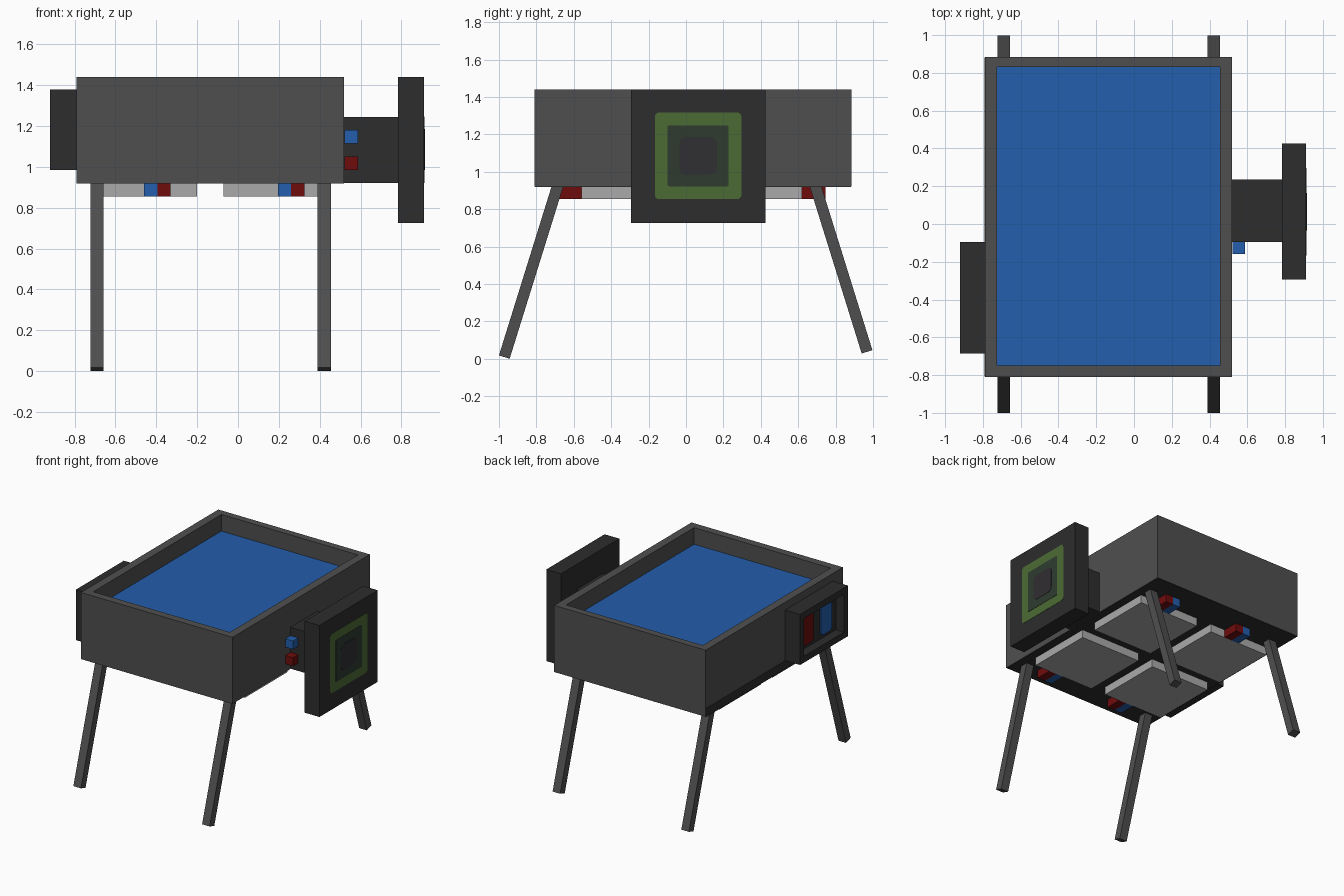
import bpy, bmesh, math
from mathutils import Matrix

old = bpy.data.objects.get("Cube")
if old:
    bpy.data.objects.remove(old, do_unlink=True)


def material(name, r, g, b):
    def lin(c):
        c /= 255
        return c / 12.92 if c <= 0.04045 else ((c + 0.055) / 1.055) ** 2.4
    col = (lin(r), lin(g), lin(b), 1)
    m = bpy.data.materials.new(name)
    m.use_nodes = True
    m.diffuse_color = col
    bsdf = m.node_tree.nodes["Principled BSDF"]
    bsdf.inputs["Base Color"].default_value = col
    bsdf.inputs["Roughness"].default_value = 0.8
    return m


GREY = material("mid grey", 79, 79, 79)
DARK = material("dark grey", 45, 45, 45)
LIGHT = material("light grey", 170, 170, 170)
BLUE = material("blue", 35, 94, 172)
RED = material("dark red", 112, 12, 12)
GREEN = material("leaf green", 75, 107, 52)
MOSS = material("dark moss", 46, 59, 48)
CORE = material("charcoal", 48, 46, 49)


def finish(name, bm, mat):
    bmesh.ops.recalc_face_normals(bm, faces=bm.faces)
    me = bpy.data.meshes.new(name)
    bm.to_mesh(me)
    bm.free()
    me.materials.append(mat)
    ob = bpy.data.objects.new(name, me)
    bpy.context.collection.objects.link(ob)
    return ob


def box(name, mat, x, y, z):
    """Box from three (min, max) ranges."""
    bm = bmesh.new()
    bmesh.ops.create_cube(bm, size=1)
    for v in bm.verts:
        v.co = [r[0] if c < 0 else r[1] for c, r in zip(v.co, (x, y, z))]
    return finish(name, bm, mat)


def rounded_plate(name, mat, x, y, z, radius):
    """Plate facing along x, with rounded corners in the yz plane."""
    bm = bmesh.new()
    corners = [(y[1], z[1], 0), (y[0], z[1], 90), (y[0], z[0], 180), (y[1], z[0], 270)]
    cy, cz = sum(y) / 2, sum(z) / 2
    ring = []
    for py, pz, start in corners:
        oy = py - math.copysign(radius, py - cy)
        oz = pz - math.copysign(radius, pz - cz)
        for i in range(5):
            a = math.radians(start + i * 22.5)
            ring.append(bm.verts.new((x[0], oy + radius * math.cos(a), oz + radius * math.sin(a))))
    face = bm.faces.new(ring)
    ext = bmesh.ops.extrude_face_region(bm, geom=[face])
    for g in ext["geom"]:
        if isinstance(g, bmesh.types.BMVert):
            g.co.x = x[1]
    return finish(name, bm, mat)


# Tub: dark floor, four walls and the blue filling
box("tub_floor", DARK, (-0.792, 0.517), (-0.807, 0.882), (0.918, 0.985))
box("tub_wall_front", GREY, (-0.79, 0.52), (-0.81, -0.75), (0.92, 1.44))
box("tub_wall_back", GREY, (-0.79, 0.52), (0.83, 0.885), (0.92, 1.44))
box("tub_wall_left", GREY, (0.455, 0.52), (-0.75, 0.83), (0.92, 1.44))
box("tub_wall_right", GREY, (-0.79, -0.725), (-0.75, 0.83), (0.985, 1.44))
box("tub_filling", BLUE, (-0.725, 0.455), (-0.75, 0.83), (0.985, 1.31))

# Splayed legs: (name, foot y, foot z, length, lean)
LEAN = math.radians(17.3)
for end, fy, fz, length, lean in (("front", -0.9715, 0.009, 1.0, -LEAN),
                                  ("back", 0.968, 0.037, 0.97, LEAN)):
    for side, lx in (("left", 0.4225), ("right", -0.69)):
        leg = box(f"leg_{end}_{side}", GREY, (-0.0325, 0.0325), (-0.03, 0.03), (0, length))
        leg.data.transform(Matrix.Translation((lx, fy, fz)) @ Matrix.Rotation(lean, 4, 'X'))

# Underside pads, each with a blue and a red block on its outer edge
for end, py, by in (("front", (-0.56, -0.035), (-0.69, -0.56)),
                    ("back", (0.10, 0.62), (0.62, 0.747))):
    for side, px, bx in (("right", (-0.72, -0.20), -0.395), ("left", (-0.07, 0.453), 0.26)):
        tag = f"{end}_{side}"
        box(f"pad_{tag}", LIGHT, px, py, (0.855, 0.92))
        box(f"pad_block_blue_{tag}", BLUE, (bx - 0.065, bx), by, (0.855, 0.92))
        box(f"pad_block_red_{tag}", RED, (bx, bx + 0.065), by, (0.855, 0.92))

# Target board on its mount, with layered square rings
box("target_mount", DARK, (0.52, 0.785), (-0.095, 0.235), (0.922, 1.245))
box("target_board", DARK, (0.783, 0.91), (-0.295, 0.425), (0.725, 1.44))
for i, (name, mat, half, rad) in enumerate((("outer", GREEN, 0.232, 0.025),
                                            ("middle", MOSS, 0.163, 0.008),
                                            ("centre", CORE, 0.1, 0.035))):
    rounded_plate(f"target_{name}", mat, (0.908, 0.912 + 0.002 * i),
                  (0.065 - half, 0.065 + half), (1.085 - half, 1.085 + half), rad)

# Push buttons on the front of the mount
box("button_blue", BLUE, (0.521, 0.587), (-0.16, -0.095), (1.115, 1.18))
box("button_red", RED, (0.521, 0.587), (-0.16, -0.095), (0.985, 1.05))

# Control box on the right side: back plate, frame bars and two rounded panels
Y, Z, B = (-0.685, -0.095), (0.985, 1.38), 0.05
box("control_back", DARK, (-0.85, -0.79), Y, Z)
box("control_frame_top", DARK, (-0.92, -0.85), Y, (Z[1] - B, Z[1]))
box("control_frame_bottom", DARK, (-0.92, -0.85), Y, (Z[0], Z[0] + B))
box("control_frame_front", DARK, (-0.92, -0.85), (Y[0], Y[0] + B), (Z[0] + B, Z[1] - B))
box("control_frame_back", DARK, (-0.92, -0.85), (Y[1] - B, Y[1]), (Z[0] + B, Z[1] - B))
rounded_plate("control_panel_red", RED, (-0.857, -0.849), (-0.35, -0.21), (1.06, 1.305), 0.03)
rounded_plate("control_panel_blue", BLUE, (-0.857, -0.849), (-0.58, -0.44), (1.06, 1.305), 0.03)
